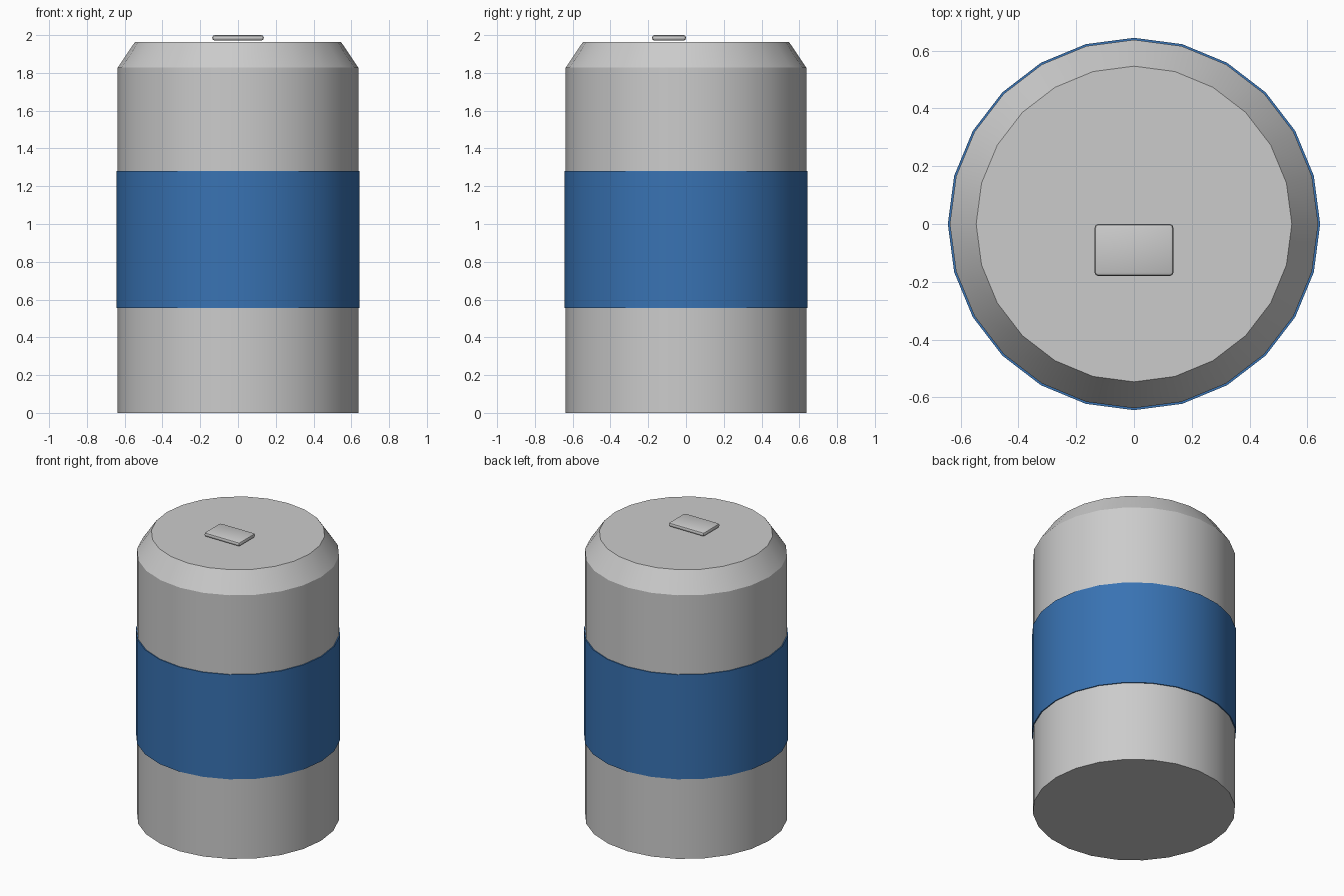
import bpy, bmesh, math

if "Cube" in bpy.data.objects:
    bpy.data.objects.remove(bpy.data.objects["Cube"])

SIDES = 24


def finish(name, bm):
    bmesh.ops.recalc_face_normals(bm, faces=bm.faces[:])
    mesh = bpy.data.meshes.new(name)
    bm.to_mesh(mesh)
    bm.free()
    obj = bpy.data.objects.new(name, mesh)
    bpy.context.collection.objects.link(obj)
    bpy.ops.object.select_all(action='DESELECT')
    obj.select_set(True)
    bpy.context.view_layer.objects.active = obj
    bpy.ops.object.shade_smooth_by_angle(angle=math.radians(30))
    return obj


def lathe(name, profile, closed=False):
    """Turn (radius, z) points around z; cap both ends unless the profile is closed."""
    bm = bmesh.new()
    angles = [2 * math.pi * i / SIDES for i in range(SIDES)]
    rings = [[bm.verts.new((r * math.cos(a), r * math.sin(a), z)) for a in angles]
             for r, z in profile]
    pairs = list(zip(rings, rings[1:]))
    if closed:
        pairs.append((rings[-1], rings[0]))
    else:
        bm.faces.new(rings[0])
        bm.faces.new(rings[-1])
    for low, high in pairs:
        for i in range(SIDES):
            j = (i + 1) % SIDES
            bm.faces.new((low[i], low[j], high[j], high[i]))
    return finish(name, bm)


# Can body with sloped shoulder
lathe("can_body", [(0.637, 0), (0.637, 1.828), (0.546, 1.963)])

# Blue label band
band = lathe("label_band", [(0.63, 0.555), (0.644, 0.555), (0.644, 1.28), (0.63, 1.28)], closed=True)
blue = bpy.data.materials.new("blue")
blue.diffuse_color = (0.04, 0.17, 0.45, 1)
blue.use_nodes = True
blue.node_tree.nodes["Principled BSDF"].inputs["Base Color"].default_value = blue.diffuse_color
band.data.materials.append(blue)

# Pull tab with rounded edges
bm = bmesh.new()
bmesh.ops.create_cube(bm, size=1)
bmesh.ops.scale(bm, vec=(0.273, 0.18, 0.029), verts=bm.verts)
bmesh.ops.translate(bm, vec=(0, -0.09, 1.9855), verts=bm.verts)
bmesh.ops.bevel(bm, geom=bm.edges[:], offset=0.013, segments=2, profile=0.5, affect='EDGES')
finish("pull_tab", bm)
